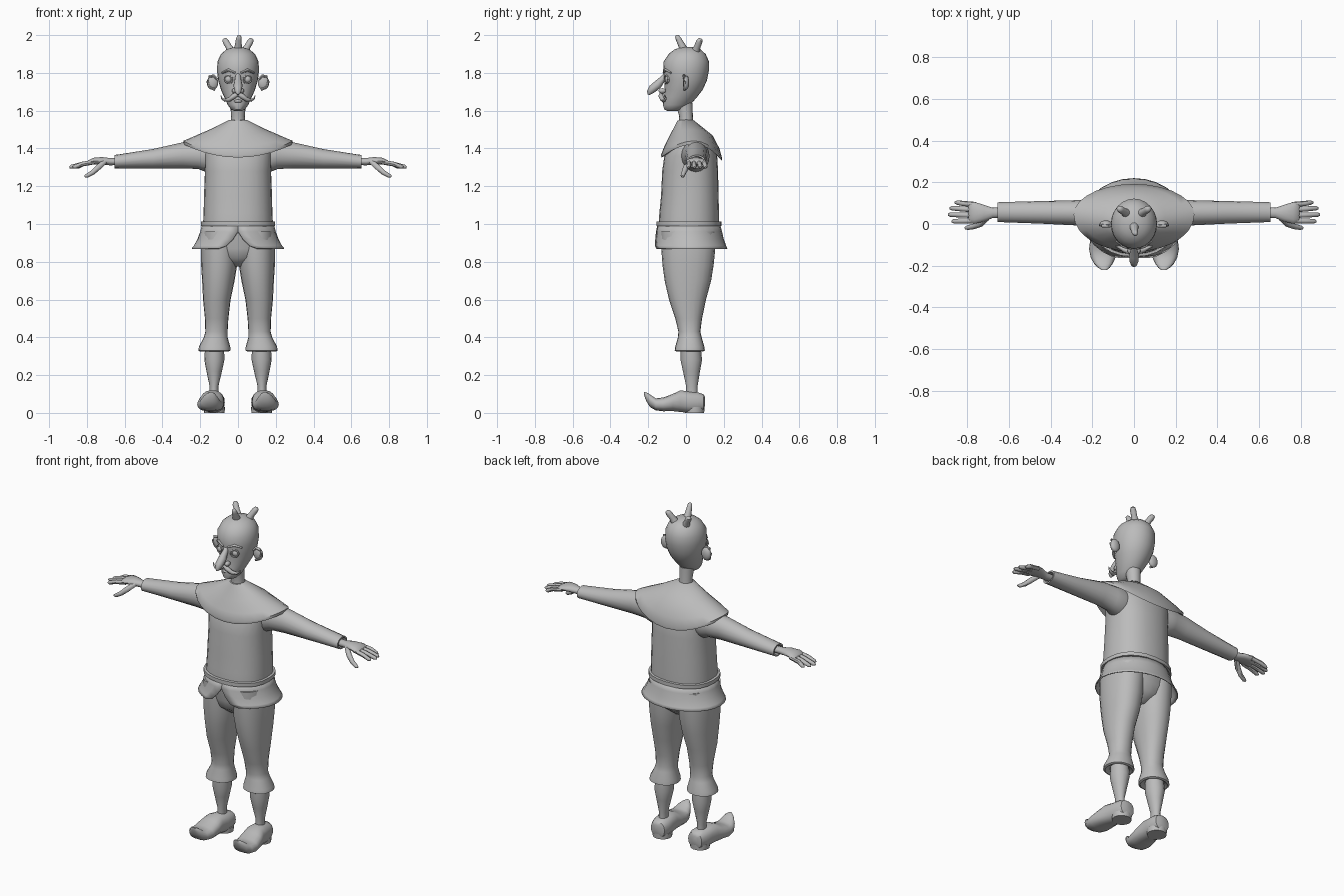
import bpy, bmesh, math
from mathutils import Vector

grey = bpy.data.materials.new("clay grey")
grey.diffuse_color = (0.5, 0.5, 0.5, 1)


def finish(name, bm, mirror=False, angle=45):
    bmesh.ops.recalc_face_normals(bm, faces=bm.faces)
    me = bpy.data.meshes.new(name)
    bm.to_mesh(me)
    bm.free()
    me.materials.append(grey)
    ob = bpy.data.objects.new(name, me)
    bpy.context.collection.objects.link(ob)
    bpy.ops.object.select_all(action='DESELECT')
    ob.select_set(True)
    bpy.context.view_layer.objects.active = ob
    bpy.ops.object.shade_smooth_by_angle(angle=math.radians(angle))
    if mirror:
        ob.modifiers.new("mirror", 'MIRROR')
    return ob


def skin(name, rings, mirror=False, closed=True, cap=True, angle=45):
    """Bridge rings of points into one surface."""
    bm = bmesh.new()
    rows = [[bm.verts.new(p) for p in r] for r in rings]
    n = len(rows[0])
    for a, b in zip(rows, rows[1:]):
        for i in range(n if closed else n - 1):
            j = (i + 1) % n
            bm.faces.new((a[i], a[j], b[j], b[i]))
    if cap:
        bm.faces.new(rows[0])
        bm.faces.new(rows[-1])
    return finish(name, bm, mirror, angle)


def loft(name, axis, secs, n=20, power=2.0, **kw):
    """Sections are (position on axis, centre u, centre v, radius u, radius v)."""
    rings = []
    for w, cu, cv, ru, rv in secs:
        ring = []
        for i in range(n):
            t = 2 * math.pi * i / n
            c, s = math.cos(t), math.sin(t)
            u = cu + ru * math.copysign(abs(c) ** (2 / power), c)
            v = cv + rv * math.copysign(abs(s) ** (2 / power), s)
            ring.append({'x': (w, u, v), 'y': (u, w, v), 'z': (u, v, w)}[axis])
        rings.append(ring)
    return skin(name, rings, **kw)


def tube(name, path, n=10, **kw):
    """Round tube along points given as (x, y, z, radius)."""
    pts = [Vector(p[:3]) for p in path]
    rings = []
    for k, p in enumerate(pts):
        d = pts[min(k + 1, len(pts) - 1)] - pts[max(k - 1, 0)]
        q = d.to_track_quat('Z', 'Y')
        rings.append([p + q @ Vector((math.cos(a), math.sin(a), 0)) * path[k][3]
                      for a in (2 * math.pi * i / n for i in range(n))])
    return skin(name, rings, **kw)


def ball(name, loc, size, mirror=False):
    bm = bmesh.new()
    bmesh.ops.create_uvsphere(bm, u_segments=16, v_segments=10, radius=1)
    for v in bm.verts:
        v.co = Vector(a * b for a, b in zip(v.co, size)) + Vector(loc)
    return finish(name, bm, mirror)


# Tunic body, belt and sleeves
loft("tunic", 'z', [(.95, 0, .015, .185, .16), (1.0, 0, .015, .185, .16), (1.06, 0, .017, .182, .158),
     (1.15, 0, .02, .18, .152), (1.28, 0, .022, .175, .148), (1.36, 0, .025, .18, .14),
     (1.42, 0, .03, .18, .115), (1.48, 0, .02, .11, .075), (1.53, 0, 0, .04, .035)], n=24, power=2.3)
loft("belt", 'z', [(.99, 0, .015, .185, .16), (.99, 0, .015, .197, .172),
     (1.012, 0, .015, .197, .172), (1.015, 0, .015, .18, .155)], n=24, power=2.3, angle=35)
loft("sleeve", 'x', [(.1, .05, 1.36, .06, .07), (.17, .05, 1.36, .075, .085), (.21, .053, 1.365, .066, .074),
     (.29, .054, 1.364, .06, .069), (.45, .056, 1.346, .054, .051), (.64, .057, 1.331, .048, .036),
     (.655, .057, 1.33, .047, .036), (.655, .057, 1.33, .037, .028), (.63, .057, 1.33, .03, .022)],
     n=16, mirror=True)

# Flared skirt, open at the front
rings = []
for z, rx, ry, cy, gap in ((1.0, .19, .165, .015, 0), (.96, .2, .175, .016, .3), (.92, .215, .182, .018, 7),
                           (.885, .235, .192, .021, 15), (.87, .246, .198, .022, 25)):
    a0, a1 = math.radians(-90 + gap), math.radians(270 - gap)
    rings.append([(rx * math.cos(a), cy + ry * math.sin(a), z)
                  for a in (a0 + (a1 - a0) * i / 24 for i in range(25))])
skirt = skin("skirt", rings, closed=False, cap=False)
skirt.modifiers.new("cloth", 'SOLIDIFY').thickness = .006

# Shoulder collar, dipping to the front and back
rings = []
for rx, rf, rb, cy, zs, zf, zb in ((.035, .03, .03, 0, 1.55, 1.55, 1.55), (.045, .045, .04, 0, 1.552, 1.548, 1.55),
                                   (.15, .105, .12, .02, 1.5, 1.47, 1.47), (.25, .15, .142, .035, 1.457, 1.41, 1.4),
                                   (.29, .178, .147, .045, 1.44, 1.365, 1.345),
                                   (.288, .175, .145, .045, 1.422, 1.352, 1.335),
                                   (.25, .15, .13, .045, 1.425, 1.365, 1.35)):
    ring = []
    for i in range(28):
        c, s = math.cos(math.tau * i / 28), math.sin(math.tau * i / 28)
        ring.append((rx * c, cy + s * (rb if s > 0 else rf), zs + ((zb if s > 0 else zf) - zs) * s * s))
    rings.append(ring)
skin("collar", rings, cap=False)

# Hands: wrist and palm, four fingers, thumb
loft("palm", 'x', [(.62, .055, 1.33, .024, .018), (.68, .053, 1.33, .025, .02), (.72, .052, 1.335, .04, .02),
     (.765, .053, 1.333, .052, .018), (.79, .055, 1.326, .05, .013), (.795, .055, 1.324, .04, .008)],
     n=14, mirror=True)
for k, (y0, y1, tip) in enumerate(((.094, .103, .86), (.068, .076, .885), (.041, .045, .893), (.016, .013, .875))):
    tube(f"finger_{k + 1}", [(.76, y0, 1.328, .012), (.82, (y0 + y1) / 2, 1.318, .0125),
         (tip - .012, y1, 1.303, .011), (tip, y1, 1.3, .005)], n=8, mirror=True)
tube("thumb", [(.705, .03, 1.33, .014), (.74, .0, 1.3, .016), (.77, -.012, 1.272, .013),
     (.8, -.018, 1.255, .011), (.812, -.02, 1.252, .005)], n=8, mirror=True)

# Breeches with gathered cuffs
loft("hips", 'z', [(.96, 0, .012, .18, .15), (.87, 0, .012, .175, .138), (.82, 0, .012, .12, .125),
     (.775, 0, .012, .03, .07)], n=24, power=2.3)
loft("breeches_leg", 'z', [(.96, .098, .012, .092, .145), (.87, .098, .012, .098, .143),
     (.78, .1, .011, .095, .135), (.7, .104, .01, .086, .123), (.6, .112, .008, .073, .098),
     (.5, .113, .014, .062, .071), (.43, .114, .018, .059, .058), (.4, .118, .02, .063, .063),
     (.35, .124, .02, .083, .077), (.33, .125, .02, .085, .08), (.325, .125, .02, .075, .07),
     (.34, .125, .02, .05, .05)], power=2.2, mirror=True)

# Calves and shoes with upturned toes
loft("calf", 'z', [(.36, .124, .025, .05, .052), (.28, .125, .028, .053, .057), (.22, .126, .029, .041, .045),
     (.14, .127, .031, .023, .03), (.09, .127, .03, .024, .032)], n=16, mirror=True)
loft("shoe", 'y', [(.1, .124, .06, .02, .025), (.092, .124, .055, .045, .045), (.06, .126, .056, .056, .054),
     (.015, .13, .057, .058, .057), (-.03, .136, .062, .06, .058), (-.07, .141, .055, .068, .046),
     (-.12, .146, .045, .07, .037), (-.16, .148, .045, .06, .032), (-.19, .147, .064, .045, .034),
     (-.21, .144, .085, .028, .024), (-.222, .142, .103, .01, .008)], n=18, power=2.4, mirror=True)
loft("shoe_heel", 'z', [(0, .125, .045, .054, .052), (.03, .125, .045, .056, .054)], n=18, mirror=True)

# Neck and head
loft("neck", 'z', [(1.52, 0, 0, .042, .04), (1.57, 0, 0, .036, .036), (1.64, 0, -.01, .042, .045)], n=16)
loft("head", 'z', [(1.598, 0, -.075, .018, .022), (1.606, 0, -.065, .036, .05), (1.63, 0, -.05, .054, .072),
     (1.67, 0, -.03, .072, .087), (1.71, 0, -.012, .09, .1), (1.76, 0, -.002, .105, .113),
     (1.81, 0, 0, .111, .121), (1.86, 0, .002, .109, .12), (1.9, 0, .006, .09, .098),
     (1.925, 0, .008, .06, .068), (1.937, 0, .01, .02, .025)], n=24)
tube("nose", [(0, -.1, 1.8, .012), (0, -.122, 1.77, .016), (0, -.15, 1.738, .023), (0, -.178, 1.715, .022),
     (0, -.194, 1.697, .015), (0, -.2, 1.685, .005)], n=12)
ball("nostril", (.018, -.125, 1.705), (.014, .02, .014), True)
ball("eye", (.05, -.094, 1.766), (.02, .018, .02), True)
tube("eyelid", [(.05 + .021 * math.cos(a), -.104 + .008 * math.cos(a), 1.766 + .021 * math.sin(a), .005)
     for a in (math.tau * i / 14 for i in range(15))], n=6, mirror=True)
tube("brow", [(.014, -.118, 1.8, .006), (.05, -.106, 1.815, .009), (.085, -.08, 1.8, .005)], n=8, mirror=True)
tube("moustache", [(0, -.13, 1.69, .01), (.02, -.133, 1.678, .014), (.045, -.125, 1.66, .012),
     (.07, -.112, 1.655, .008), (.086, -.108, 1.665, .005), (.09, -.108, 1.68, .002)], n=8, mirror=True)
ball("lower_lip", (0, -.112, 1.65), (.022, .016, .009))

# Ears
ball("ear", (.135, .0, 1.748), (.03, .017, .038), True)
tube("ear_rim", [(.11, -.008, 1.765, .007), (.128, -.01, 1.785, .008), (.152, -.008, 1.78, .008),
     (.161, -.006, 1.755, .008), (.148, -.006, 1.725, .008), (.122, -.008, 1.71, .007)], n=8, mirror=True)

# Three hair tufts
tube("front_tuft", [(0, -.01, 1.92, .024), (.002, -.025, 1.95, .018), (.004, -.04, 1.98, .015),
     (.006, -.048, 1.995, .011), (.006, -.05, 2.0, .004)])
tube("back_tuft", [(.035, .05, 1.91, .024), (.05, .06, 1.94, .017), (.065, .07, 1.965, .017),
     (.072, .075, 1.977, .013), (.074, .076, 1.981, .005)], mirror=True)
